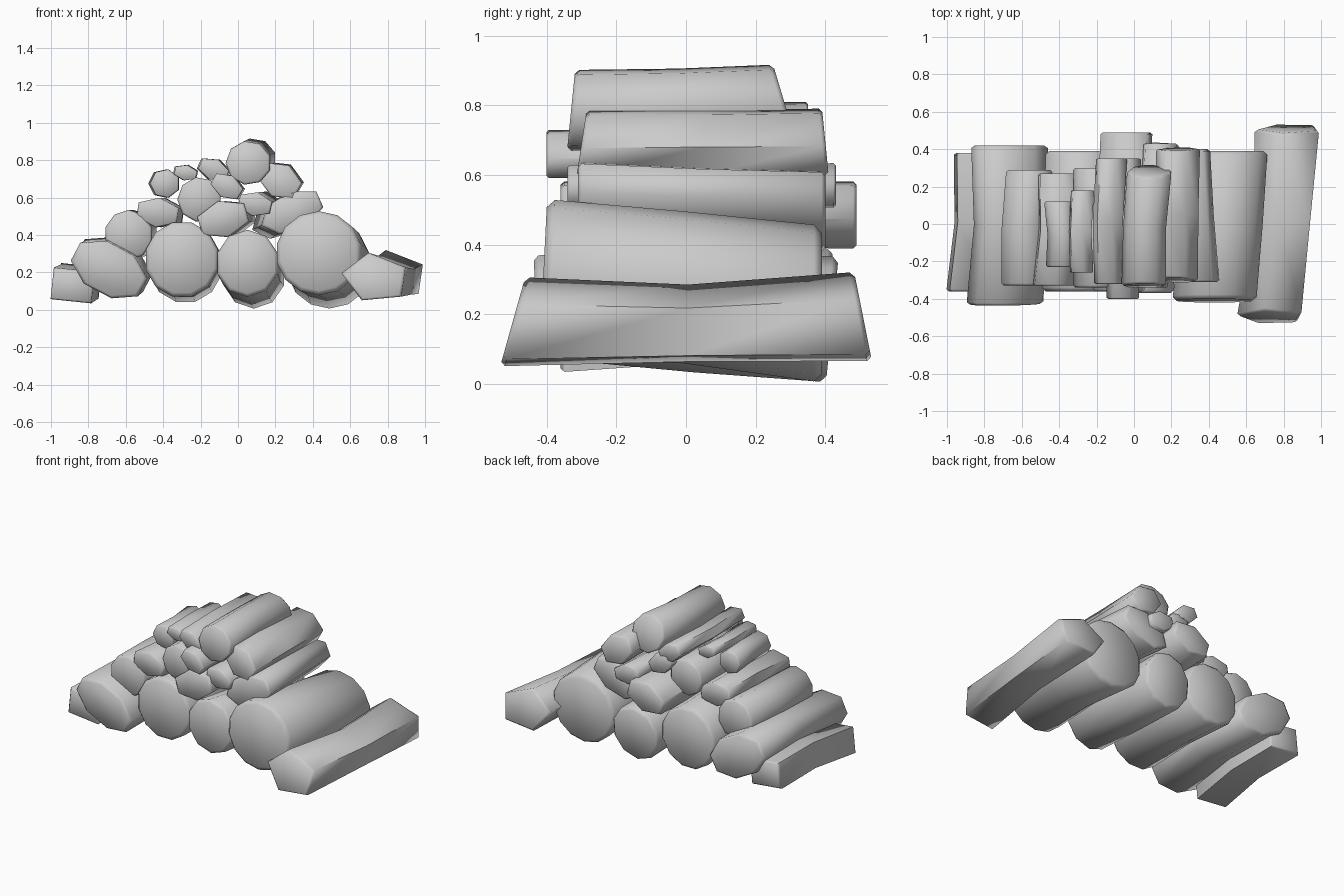
import bpy
import bmesh
from math import sin, cos, pi, radians

cube = bpy.data.objects.get("Cube")
if cube:
    bpy.data.objects.remove(cube, do_unlink=True)

# One plain grey for the whole pile
grey = bpy.data.materials.new("plain_grey")
grey.use_nodes = True
colour = (.6, .6, .6, 1)
grey.diffuse_color = colour
grey.node_tree.nodes["Principled BSDF"].inputs["Base Color"].default_value = colour


def log(name, front, back, width, height, sides=8, tilt=0, bend=(0, 0),
        waist=.97, slant=(0, 0)):
    """Bent log lying along y; width and height are its half sizes before tilt."""
    bm = bmesh.new()
    turn = radians(tilt)
    chamfer = min(width, height) * .1
    edge = chamfer / (back[1] - front[1])
    # Stations: position along the log, ring scale, share of the bend, end slant
    stations = [(0, .9, 0, slant[0]), (edge, 1, 0, slant[0]), (.5, waist, 1, 0),
                (1 - edge, 1, 0, slant[1]), (1, .9, 0, slant[1])]
    rings = []
    for t, scale, bow, lean in stations:
        cx, cy, cz = (a + (b - a) * t for a, b in zip(front, back))
        ring = []
        for i in range(sides):
            angle = 2 * pi * (i + .5) / sides
            u, v = width * scale * cos(angle), height * scale * sin(angle)
            dx, dz = u * cos(turn) - v * sin(turn), u * sin(turn) + v * cos(turn)
            ring.append(bm.verts.new((cx + dx + bow * bend[0], cy + lean * dz,
                                      cz + dz + bow * bend[1])))
        rings.append(ring)
    for near, far in zip(rings, rings[1:]):
        for i in range(sides):
            j = (i + 1) % sides
            bm.faces.new((near[i], near[j], far[j], far[i]))
    bm.faces.new(rings[0])
    bm.faces.new(rings[-1])
    bmesh.ops.recalc_face_normals(bm, faces=bm.faces)
    mesh = bpy.data.meshes.new(name)
    bm.to_mesh(mesh)
    bm.free()
    mesh.materials.append(grey)
    obj = bpy.data.objects.new(name, mesh)
    bpy.context.collection.objects.link(obj)
    bpy.ops.object.select_all(action="DESELECT")
    obj.select_set(True)
    bpy.context.view_layer.objects.active = obj
    bpy.ops.object.shade_smooth_by_angle(angle=radians(66))


# Ground layer
log("ground_log_far_right", (-.885, -.36, .13), (-.845, .38, .155), .155, .12,
    sides=4, tilt=-6, bend=(.02, .01))
log("ground_log_outer_right", (-.69, -.43, .215), (-.665, .42, .235), .22, .14,
    sides=8, tilt=-28, bend=(.02, .01), slant=(-.05, 0))
log("ground_log_inner_right", (-.3, -.36, .27), (-.28, .39, .24), .2, .205,
    sides=12, bend=(0, .01))
log("ground_log_middle", (.05, -.37, .25), (.085, .42, .185), .17, .18,
    sides=10, bend=(0, -.01), slant=(0, .1))
log("ground_log_inner_left", (.43, -.41, .305), (.49, .39, .23), .23, .225,
    sides=14, bend=(.01, .01), slant=(.05, 0))
log("ground_log_far_left", (.735, -.5, .17), (.83, .51, .185), .185, .135,
    sides=5, tilt=-8, bend=(.02, -.01), waist=.87, slant=(.28, -.2))

# Second layer
log("second_log_far_right", (-.585, -.33, .4), (-.56, .29, .4), .13, .135,
    sides=10, bend=(-.015, 0))
log("second_log_right", (-.43, -.33, .52), (-.4, .27, .52), .125, .08,
    sides=6, tilt=-8, bend=(.015, 0))
log("second_log_middle", (-.08, -.36, .485), (-.04, .49, .485), .15, .1,
    sides=6, tilt=16)
log("second_log_left", (.29, -.31, .525), (.24, .4, .5), .18, .105,
    sides=7, tilt=24)

# Third layer
log("third_log_right", (-.205, -.34, .59), (-.205, .3, .59), .12, .12, sides=9)
log("third_log_middle", (-.06, -.4, .66), (-.05, .35, .66), .095, .065,
    sides=6, tilt=-30)
log("third_log_small", (.09, -.34, .565), (.14, .43, .57), .1, .065,
    sides=6, tilt=-12)
log("third_log_left", (.225, -.3, .69), (.235, .4, .695), .125, .095,
    sides=6, tilt=-30, slant=(.15, -.1))

# Upper layer
log("upper_log_far_right", (-.39, -.23, .675), (-.4, .12, .675), .08, .078,
    sides=7, bend=(.01, 0))
log("upper_log_small", (-.28, -.26, .733), (-.275, .18, .735), .068, .042,
    sides=6, tilt=-12, bend=(-.01, 0))
log("upper_log_right", (-.13, -.32, .75), (-.12, .35, .75), .09, .058,
    sides=6, tilt=-25, bend=(-.015, 0))
log("top_log", (.055, -.33, .785), (.085, .285, .8), .122, .118,
    sides=9, bend=(-.01, 0), slant=(.1, -.3))
